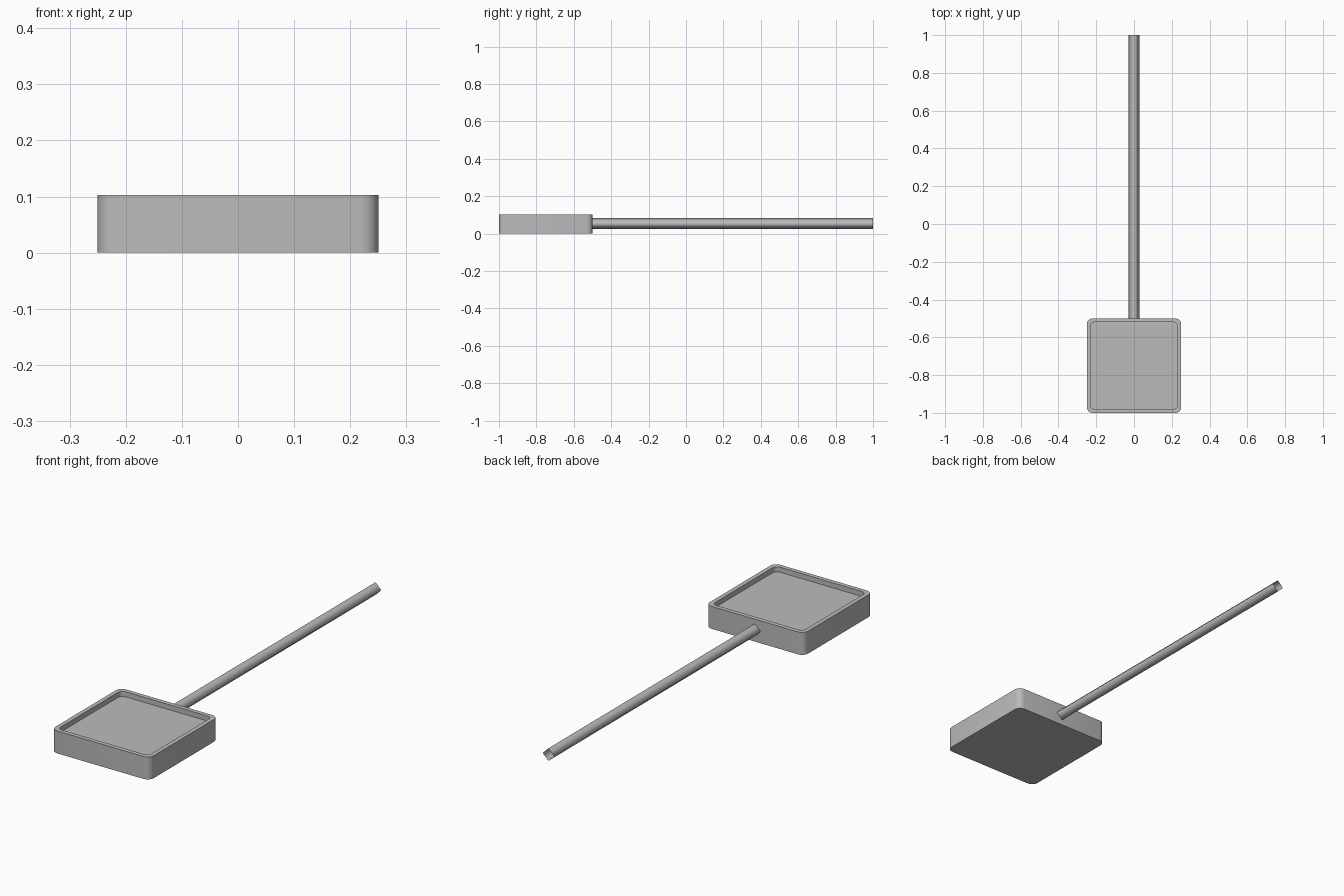
import bpy, bmesh, math

if "Cube" in bpy.data.objects:
    bpy.data.objects.remove(bpy.data.objects["Cube"])

grey = bpy.data.materials.new("plain grey")
grey.diffuse_color = (0.5, 0.5, 0.5, 1)
grey.use_nodes = True
grey.node_tree.nodes["Principled BSDF"].inputs["Base Color"].default_value = grey.diffuse_color

HEIGHT, FLOOR = 0.103, 0.08
CENTRE_Y = -0.75


def rounded_square(bm, half, radius, z, steps=4):
    """Ring of vertices around a square with rounded corners."""
    ring = []
    for corner in range(4):
        mid = math.radians(45 + 90 * corner)
        cx = math.copysign(half - radius, math.cos(mid))
        cy = math.copysign(half - radius, math.sin(mid))
        for i in range(steps + 1):
            a = math.radians(90 * corner + 90 * i / steps)
            ring.append(bm.verts.new((cx + radius * math.cos(a),
                                      CENTRE_Y + cy + radius * math.sin(a), z)))
    return ring


def bridge(bm, a, b):
    n = len(a)
    for i in range(n):
        j = (i + 1) % n
        bm.faces.new((a[i], a[j], b[j], b[i]))


def finish(bm, name):
    mesh = bpy.data.meshes.new(name)
    for f in bm.faces:
        f.smooth = True
    bm.to_mesh(mesh)
    bm.free()
    mesh.materials.append(grey)
    obj = bpy.data.objects.new(name, mesh)
    bpy.context.collection.objects.link(obj)
    return obj


# Shallow square tray: closed base, outer wall, thin rim, recessed floor
bm = bmesh.new()
rings = [rounded_square(bm, 0.25, 0.03, 0),
         rounded_square(bm, 0.25, 0.03, HEIGHT),
         rounded_square(bm, 0.23, 0.02, HEIGHT),
         rounded_square(bm, 0.23, 0.02, FLOOR)]
for lower, upper in zip(rings, rings[1:]):
    bridge(bm, lower, upper)
bm.faces.new(rings[0][::-1])
bm.faces.new(rings[-1])
tray = finish(bm, "tray")
bpy.context.view_layer.objects.active = tray
tray.select_set(True)
bpy.ops.object.shade_smooth_by_angle(angle=math.radians(40))

# Long four-sided handle set on its edge, open at both ends
bm = bmesh.new()
ends = []
for y in (-0.5, 1.0):
    ends.append([bm.verts.new((0.029 * math.cos(k * math.pi / 2), y,
                               0.053 + 0.029 * math.sin(k * math.pi / 2)))
                 for k in range(4)])
bridge(bm, ends[0], ends[1])
bmesh.ops.recalc_face_normals(bm, faces=bm.faces)
finish(bm, "handle")
